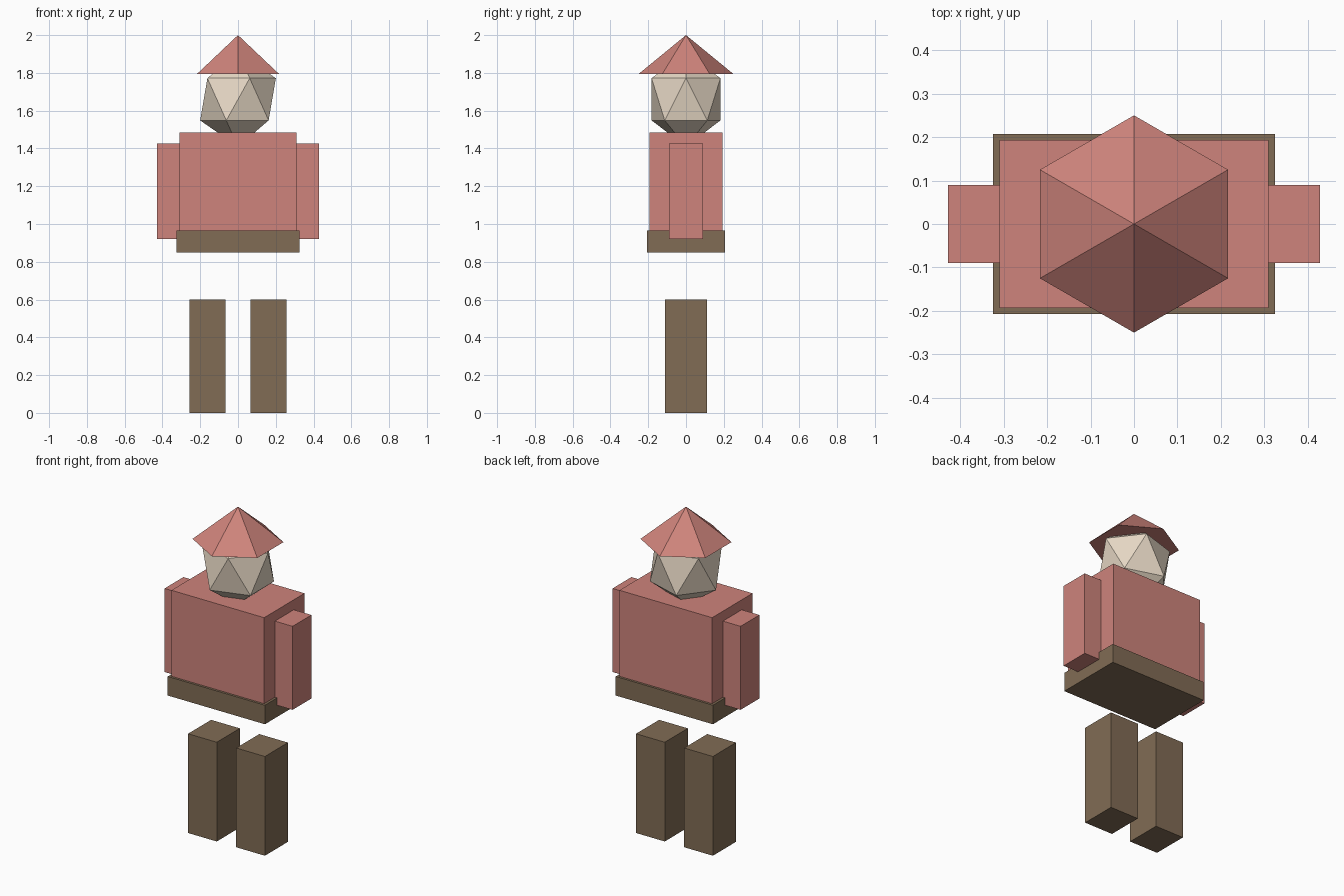
import bpy

if "Cube" in bpy.data.objects:
    bpy.data.objects.remove(bpy.data.objects["Cube"])


def material(name, rgb):
    m = bpy.data.materials.new(name)
    m.diffuse_color = (*rgb, 1)
    m.use_nodes = True
    m.node_tree.nodes["Principled BSDF"].inputs["Base Color"].default_value = m.diffuse_color
    return m


RED = material("red cloth", (0.62, 0.23, 0.20))
BROWN = material("brown cloth", (0.22, 0.15, 0.09))
SKIN = material("skin", (0.80, 0.69, 0.56))


def finish(name, mat):
    ob = bpy.context.object
    ob.name = name
    ob.data.materials.append(mat)
    return ob


def box(name, x, y, z, mat):
    """Box from (min, max) ranges on each axis."""
    ranges = (x, y, z)
    bpy.ops.mesh.primitive_cube_add(size=1, location=[(a + b) / 2 for a, b in ranges])
    ob = finish(name, mat)
    ob.scale = [b - a for a, b in ranges]
    return ob


# Torso and belt
box("torso", (-0.31, 0.31), (-0.193, 0.193), (0.90, 1.485), RED)
box("belt", (-0.325, 0.325), (-0.207, 0.207), (0.85, 0.965), BROWN)

# Arms and legs, mirrored left and right
for side, s in (("left", -1), ("right", 1)):
    box(side + "_arm", sorted((s * 0.25, s * 0.428)), (-0.09, 0.09), (0.92, 1.425), RED)
    box(side + "_leg", sorted((s * 0.065, s * 0.257)), (-0.11, 0.11), (0.0, 0.60), BROWN)

# Faceted head, slightly taller than wide, sunk into torso and hat
bpy.ops.mesh.primitive_ico_sphere_add(subdivisions=1, radius=1, location=(0, 0, 1.66))
finish("head", SKIN).scale = (0.224, 0.214, 0.25)

# Six-sided pointed hat
bpy.ops.mesh.primitive_cone_add(vertices=6, radius1=0.25, radius2=0, depth=0.205,
                                location=(0, 0, 1.8975))
finish("hat", RED)
